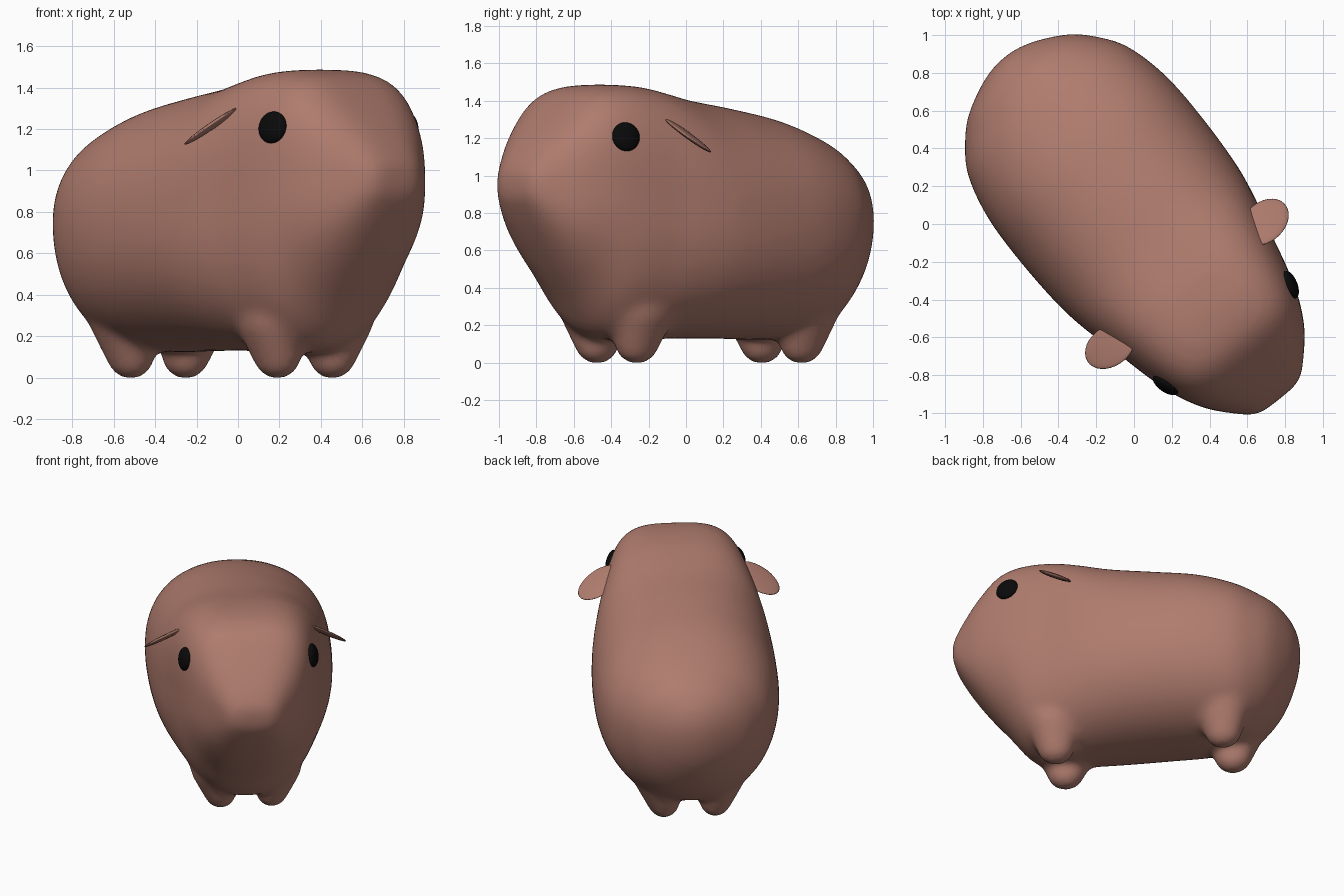
import bpy, bmesh, math
from mathutils import Matrix, Vector
from mathutils.bvhtree import BVHTree

if "Cube" in bpy.data.objects:
    bpy.data.objects.remove(bpy.data.objects["Cube"])

# Animal stands diagonally: local +x is forward, +y its left-hand side
TURN = Matrix.Rotation(math.radians(-51.2), 4, 'Z') @ Matrix.Translation((0, 0.02, 0))


def material(name, rgb):
    m = bpy.data.materials.new(name)
    m.diffuse_color = (*rgb, 1)
    m.use_nodes = True
    m.node_tree.nodes["Principled BSDF"].inputs["Base Color"].default_value = m.diffuse_color
    return m


SKIN = material("skin_brown", (0.43, 0.20, 0.155))
BLACK = material("eye_black", (0.003, 0.003, 0.003))


def make_object(name, bm, mat):
    bmesh.ops.recalc_face_normals(bm, faces=bm.faces)
    me = bpy.data.meshes.new(name)
    bm.to_mesh(me)
    bm.free()
    for p in me.polygons:
        p.use_smooth = True
    me.materials.append(mat)
    ob = bpy.data.objects.new(name, me)
    bpy.context.collection.objects.link(ob)
    ob.matrix_world = TURN
    return ob


def ball(bm, center, radii, rot=Matrix.Identity(4), seg=32):
    m = Matrix.Translation(center) @ rot @ Matrix.Diagonal((*radii, 1))
    bmesh.ops.create_uvsphere(bm, u_segments=seg, v_segments=seg // 2, radius=1, matrix=m)


# Body stations: position, half width, bottom, top, widest height, roof and belly squareness
STATIONS = [
    (-1.118, .06, .71, .85, .79, 2.0, 2.0), (-1.083, .18, .56, .96, .78, 2.0, 2.0),
    (-1.0, .34, .39, 1.07, .76, 2.1, 2.05), (-.9, .445, .255, 1.14, .75, 2.1, 2.1),
    (-.75, .545, .15, 1.215, .75, 2.2, 2.15), (-.5, .605, .12, 1.305, .75, 2.2, 2.15),
    (-.2, .615, .125, 1.365, .75, 2.2, 2.15), (.1, .60, .125, 1.41, .76, 2.4, 2.15),
    (.3, .565, .12, 1.45, .78, 2.8, 2.15), (.47, .52, .115, 1.48, .80, 3.2, 2.15),
    (.68, .47, .15, 1.485, .84, 3.5, 2.1), (.85, .415, .355, 1.44, .89, 3.5, 2.1),
    (1.0, .335, .55, 1.30, .92, 3.3, 2.4), (1.12, .23, .73, 1.16, .94, 3.0, 2.8),
    (1.18, .165, .84, 1.07, .95, 2.8, 3.0), (1.205, .11, .89, 1.02, .95, 2.6, 2.8)]


def spline(rows, steps):
    out = []
    for i in range(len(rows) - 1):
        a, b = rows[max(i - 1, 0)], rows[i]
        c, d = rows[i + 1], rows[min(i + 2, len(rows) - 1)]
        for k in range(steps):
            t = k / steps
            out.append([q + .5 * t * (r - p + t * (2 * p - 5 * q + 4 * r - s + t * (3 * (q - r) + s - p)))
                        for p, q, r, s in zip(a, b, c, d)])
    return out + [list(rows[-1])]


def section(x, w, zb, zt, zm, roof, belly, n=48):
    pts = []
    for i in range(n):
        a = 2 * math.pi * i / n
        c, s = math.cos(a), math.sin(a)
        e = 2 / (roof if s > 0 else belly)
        h = zt - zm if s > 0 else zm - zb
        pts.append((x, math.copysign(abs(c) ** e, c) * w,
                    zm + math.copysign(abs(s) ** e, s) * h))
    return pts


# Body, lofted through the stations
bm = bmesh.new()
rings = [[bm.verts.new(p) for p in section(*row)] for row in spline(STATIONS, 4)]
for r0, r1 in zip(rings, rings[1:]):
    for i in range(len(r0)):
        j = (i + 1) % len(r0)
        bm.faces.new((r0[i], r0[j], r1[j], r1[i]))
bm.faces.new(rings[0])
bm.faces.new(rings[-1])

# Four stubby legs that widen smoothly into the body
for x in (.49, -.64):
    for side in (-1, 1):
        for k in range(9):
            t = k / 8
            r = .108 + .06 * t
            ball(bm, (x, side * (.17 + .035 * t), .095 + .2 * t), (r * 1.15, r, r))

body = make_object("body", bm, SKIN)

# Fuse body and legs into one soft skin
mod = body.modifiers.new("fuse", 'REMESH')
mod.mode = 'VOXEL'
mod.voxel_size = 0.022
mod.use_smooth_shade = True
mod = body.modifiers.new("soften", 'SMOOTH')
mod.factor = 0.5
mod.iterations = 20
bpy.context.view_layer.update()
dg = bpy.context.evaluated_depsgraph_get()
fused = bpy.data.meshes.new_from_object(body.evaluated_get(dg))
body.modifiers.clear()
body.data = fused
low = min(v.co.z for v in fused.vertices)
for v in fused.vertices:
    # Settle the feet on the ground without moving the back
    v.co.z -= low * max(0, 1 - v.co.z / .5)
for p in fused.polygons:
    p.use_smooth = True
if not fused.materials:
    fused.materials.append(SKIN)
skin = BVHTree.FromPolygons([v.co for v in fused.vertices],
                            [tuple(p.vertices) for p in fused.polygons])

for side, label in ((-1, "right"), (1, "left")):
    # Eye: shallow dome seated on the skin
    spot, normal, _, _ = skin.find_nearest(Vector((.765, side * .41, 1.205)))
    bm = bmesh.new()
    ball(bm, spot, (.078, .078, .034), normal.to_track_quat('Z', 'Y').to_matrix().to_4x4())
    make_object(label + "_eye", bm, BLACK)

    # Ear: thin drooping flap
    out = Vector((-.25, side, -.62)).normalized()
    up = out.cross(Vector((1, 0, .5))).normalized()
    fwd = up.cross(out)
    rot = Matrix((fwd, out, up)).transposed().to_4x4()
    bm = bmesh.new()
    ball(bm, (.425, side * .525, 1.215), (.112, .165, .016), rot)
    make_object(label + "_ear", bm, SKIN)
